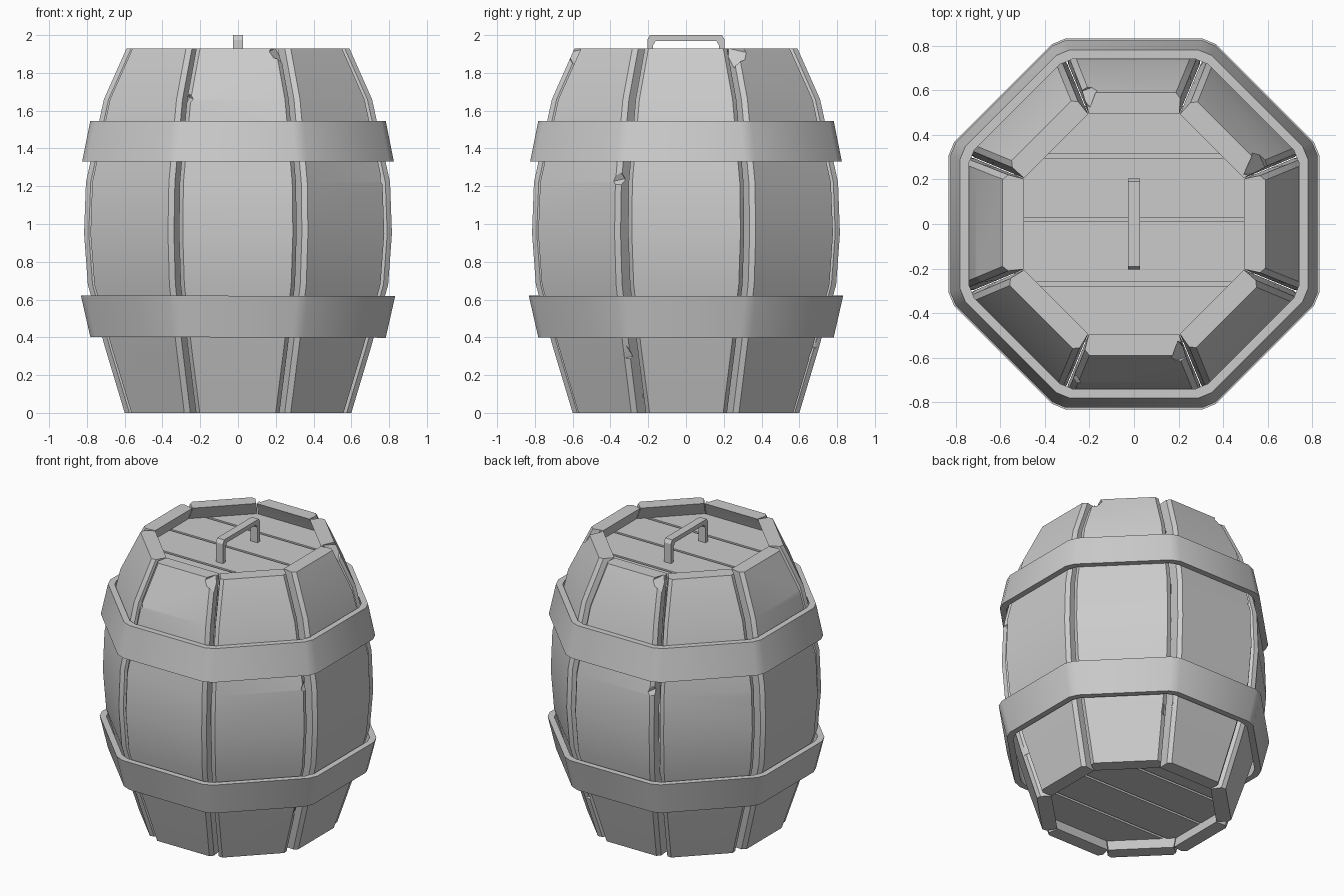
import bpy, bmesh, random
from math import radians, cos, sin, tan, sqrt
from mathutils import Vector, Matrix

random.seed(4)
if "Cube" in bpy.data.objects:
    bpy.data.objects.remove(bpy.data.objects["Cube"], do_unlink=True)

grey = bpy.data.materials.new("plain grey")
grey.use_nodes = True
grey.diffuse_color = (0.6, 0.6, 0.6, 1)
grey.node_tree.nodes["Principled BSDF"].inputs["Base Color"].default_value = grey.diffuse_color

T = tan(radians(22.5))


def make_object(name, bm):
    bmesh.ops.recalc_face_normals(bm, faces=bm.faces)
    mesh = bpy.data.meshes.new(name)
    bm.to_mesh(mesh)
    bm.free()
    mesh.materials.append(grey)
    ob = bpy.data.objects.new(name, mesh)
    bpy.context.collection.objects.link(ob)
    return ob


def loft(name, rings, closed=False):
    """Skin a row of equal point rings, capped unless the row is closed."""
    bm = bmesh.new()
    rows = [[bm.verts.new(p) for p in ring] for ring in rings]
    n = len(rows[0])
    for a, b in zip(rows, rows[1:] + (rows[:1] if closed else [])):
        for i in range(n):
            j = (i + 1) % n
            bm.faces.new((a[i], a[j], b[j], b[i]))
    if not closed:
        bm.faces.new(rows[0])
        bm.faces.new(rows[-1])
    return make_object(name, bm)


def smooth(ob, angle=28):
    bpy.ops.object.select_all(action='DESELECT')
    ob.select_set(True)
    bpy.context.view_layer.objects.active = ob
    bpy.ops.object.shade_smooth_by_angle(angle=radians(angle))


# Barrel wall: height and outer distance of each level
LEVELS = [(0, .6), (.35, .705), (.68, .795), (.95, .815), (1.22, .805), (1.66, .71), (1.93, .59)]
WALL = .095


def radius_at(z):
    for (z0, r0), (z1, r1) in zip(LEVELS, LEVELS[1:]):
        if z <= z1:
            return r0 + (r1 - r0) * (z - z0) / (z1 - z0)


# Chips: stave number, side, height, size
CHIPS = [(7, 1, .2, .06), (0, -1, 1.67, .05), (1, 1, 1.24, .07), (1, 1, .3, .06),
         (3, 1, .3, .05), (6, 1, 1.65, .07), (0, 1, 1.93, .08), (3, -1, 1.93, .1),
         (4, 1, 1.93, .08), (5, 1, 1.1, .09), (4, 1, 1.25, .06), (4, -1, .35, .05)]


def make_stave(k):
    a = radians(-90 + 45 * k)
    out, side = Vector((cos(a), sin(a), 0)), Vector((-sin(a), cos(a), 0))
    up = Vector((0, 0, 1))
    gap = [[random.uniform(.012, .03) for _ in range(2)] for _ in range(2)]
    rings = []
    for z, r in LEVELS:
        f = z / LEVELS[-1][0]
        gl, gr = (g[0] * (1 - f) + g[1] * f for g in gap)
        inner, w = r - WALL, r * T
        section = [(-w + gl + .03, r), (w - gr - .03, r), (w - gr - .01, r - .025),
                   (inner * T - .002, inner), (-inner * T + .002, inner), (-w + gl + .01, r - .025)]
        rings.append([side * u + out * v + up * z for u, v in section])
    ob = loft(f"stave_{k + 1}", rings)

    # Chipped edges
    for n, s, z, size in CHIPS:
        if n != k:
            continue
        r = radius_at(z)
        bm = bmesh.new()
        for flip in (0, 180):
            bmesh.ops.create_cone(bm, segments=4, radius1=size, radius2=0, depth=size * 1.3,
                                  cap_ends=False,
                                  matrix=Matrix.Rotation(radians(flip), 4, 'X') @
                                  Matrix.Translation((0, 0, size * .65)))
        bmesh.ops.remove_doubles(bm, verts=bm.verts, dist=.001)
        place = out * (r + .01) + side * s * (r * T - .02) + up * z
        bm.transform(Matrix.Translation(place) @ Matrix.Rotation(a + s * .35, 4, 'Z')
                     @ Matrix.Rotation(.3 * s, 4, 'X'))
        cutter = make_object("chip_cutter", bm)
        cutter.hide_render = True
        mod = ob.modifiers.new("chip", 'BOOLEAN')
        mod.operation, mod.object, mod.solver = 'DIFFERENCE', cutter, 'EXACT'
        bpy.context.view_layer.objects.active = ob
        bpy.ops.object.modifier_apply(modifier=mod.name)
        bpy.data.objects.remove(cutter, do_unlink=True)
    smooth(ob)


for k in range(8):
    make_stave(k)


# Hoops: an octagonal band with clipped corners
def make_hoop(name, z0, z1, r0, r1, thick=.04, tilt=0):
    rings = []
    for k in range(8):
        a = radians(45 * k)
        out, side = Vector((cos(a), sin(a), 0)), Vector((-sin(a), cos(a), 0))
        for s in (-1, 1):
            ring = []
            for r, z in ((r0, z0), (r1, z1), (r1 - thick, z1), (r0 - thick, z0)):
                p = out * r + side * s * (r * T - .035)
                ring.append(p + Vector((0, 0, z + tilt * p.x)))
            rings.append(ring)
    smooth(loft(name, rings, closed=True))


make_hoop("upper_hoop", 1.33, 1.545, .825, .782)
make_hoop("lower_hoop", .4, .62, .782, .832, tilt=-.003)


# Lid and base: planks clipped to an octagon over a backing board
def make_board(name, y0, y1, z0, z1, r):
    ys = sorted([y0, y1] + [y for y in (-r * T, r * T) if y0 < y < y1])
    half = [(min(r, r * sqrt(2) - abs(y)), y) for y in ys]
    outline = half + [(-x, y) for x, y in reversed(half)]
    loft(name, [[(x, y, z) for x, y in outline] for z in (z0, z1)])


SEAMS = [-.54, -.27, .02, .305, .54]
for part, z0, z1, back in (("lid", 1.79, 1.84, 1.77), ("base", .08, .13, .11)):
    for i, (y0, y1) in enumerate(zip(SEAMS, SEAMS[1:])):
        make_board(f"{part}_plank_{i + 1}", y0 + .009, y1 - .009, z0, z1, .54)
    make_board(f"{part}_backing", -.53, .53, back, back + .04, .53)

# Handle: a square bar bent over the lid
path = [(-.19, 1.82, 0, 1), (-.19, 1.96, .7, 1), (-.175, 1.985, 1, .6)]
path += [(-y, z, -dy, dz) for y, z, dy, dz in reversed(path)]
bar = []
for y, z, dy, dz in path:
    sign = -1 if y < 0 else 1
    dy = abs(dy)
    oy, oz = sign * .015, .015 * (dy > 0)
    bar.append([(-.027, y + oy, z + oz), (.027, y + oy, z + oz),
                (.027, y - oy, z - oz), (-.027, y - oy, z - oz)])
loft("handle", bar)
